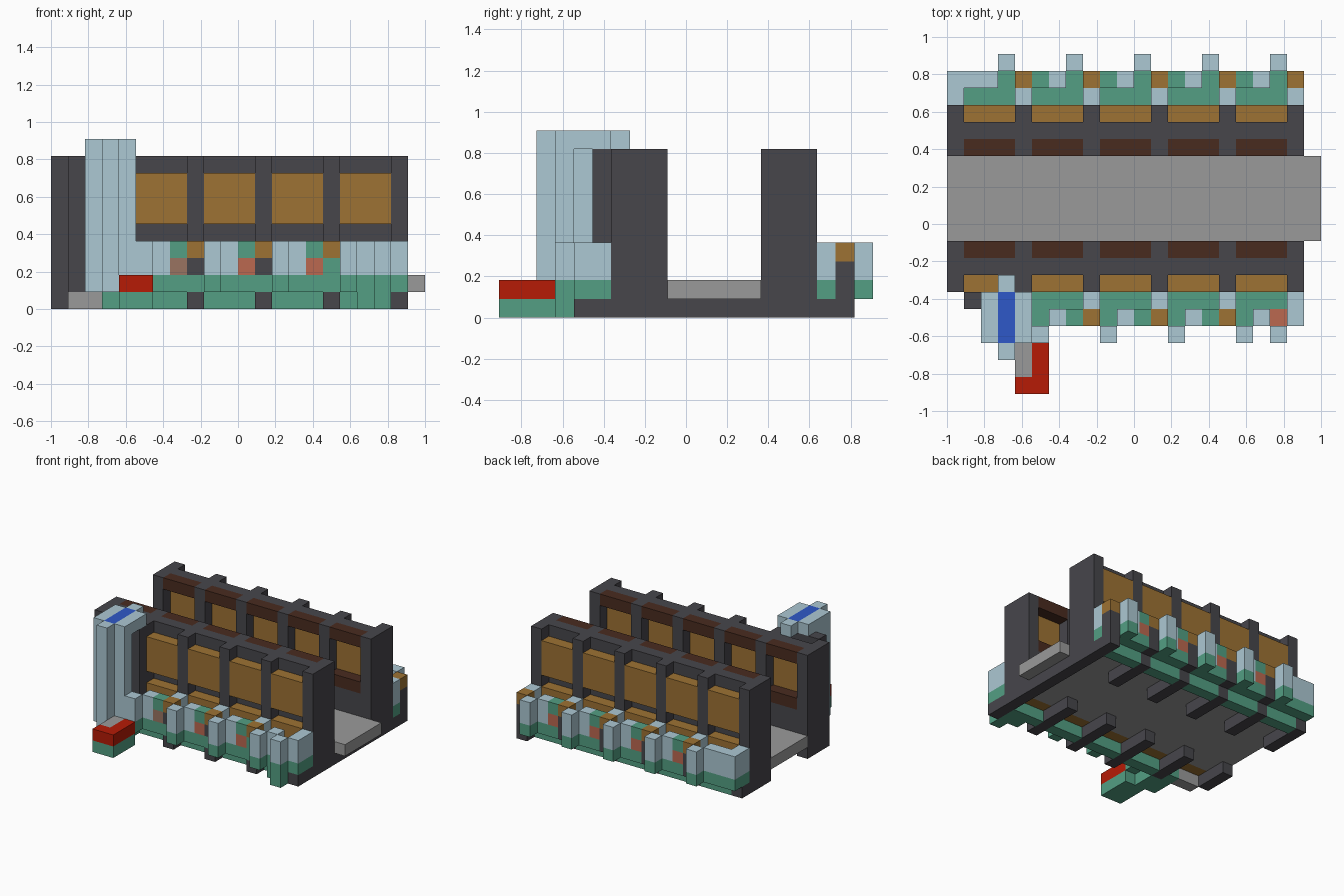
import bpy, bmesh
from mathutils import Vector

if "Cube" in bpy.data.objects:
    bpy.data.objects.remove(bpy.data.objects["Cube"])

U = 1 / 11          # block size
PITCH = 4           # blocks from one column to the next


def linear(c):
    c /= 255
    return c / 12.92 if c <= 0.04045 else ((c + 0.055) / 1.055) ** 2.4


def material(name, *rgb):
    m = bpy.data.materials.new(name)
    col = [linear(c) for c in rgb] + [1]
    m.diffuse_color = col
    m.use_nodes = True
    m.node_tree.nodes["Principled BSDF"].inputs["Base Color"].default_value = col
    return m


DARK = material("charcoal", 71, 70, 75)
BLUE = material("pale_blue", 172, 200, 211)
GREEN = material("sea_green", 83, 159, 131)
BROWN = material("ochre_brown", 157, 114, 51)
UMBER = material("dark_umber", 73, 43, 31)
GREY = material("grey", 154, 154, 154)
ROYAL = material("royal_blue", 47, 88, 200)
RED = material("red", 182, 27, 6)
SALMON = material("salmon", 187, 104, 80)
DUSTY = material("dusty_brown", 154, 116, 97)


def part(name, mat, boxes):
    """One object from block-grid boxes (x0, x1, y0, y1, z0, z1)."""
    bm = bmesh.new()
    for x0, x1, y0, y1, z0, z1 in boxes:
        lo, hi = Vector((x0, y0, z0)), Vector((x1, y1, z1))
        verts = bmesh.ops.create_cube(bm, size=1)["verts"]
        for v in verts:
            p = (lo + hi) / 2 + Vector(a * b for a, b in zip(v.co, hi - lo))
            v.co = (p - Vector((11, 10, 0))) * U
    me = bpy.data.meshes.new(name)
    bm.to_mesh(me)
    bm.free()
    me.materials.append(mat)
    ob = bpy.data.objects.new(name, me)
    bpy.context.collection.objects.link(ob)


def both(boxes):
    """Add the copies for the back wall."""
    return boxes + [(a, b, 23 - d, 23 - c, e, f) for a, b, c, d, e, f in boxes]


COLUMNS = range(0, 21, PITCH)
BAYS = [c + 1 for c in COLUMNS][:-1]


def per_bay(y0, y1, z0, z1):
    return [(a, a + 3, y0, y1, z0, z1) for a in BAYS]


# Floor, raised on separate feet, with one full beam at the left end
part("floor", GREY, [(0, 22, 9, 14, 1, 2)] + both(per_bay(7, 9, 1, 2)))
part("end_beam", DARK, [(20, 21, 4, 19, 0, 1)])
front_start = {0: 6, 4: 5}
part("front_feet", DARK, [(c, c + 1, front_start.get(c, 4), 9, 0, 1) for c in COLUMNS[:-1]])
part("back_feet", DARK, [(c, c + 1, 14, 18, 0, 1) for c in COLUMNS[:-1]])

# Twin walls: columns, core, window panels, ledges and trims
part("wall_columns", DARK, both([(c, c + 1, 6, 9, 1, 9) for c in COLUMNS]))
part("wall_core", DARK, both(per_bay(7, 8, 2, 5) + per_bay(7, 8, 8, 9) + per_bay(8, 9, 2, 4)))
part("window_panels", BROWN, both(per_bay(6, 8, 5, 8)))
part("window_ledges", BROWN, both(per_bay(6, 7, 1, 4)))
part("inner_trims", UMBER, both(per_bay(8, 9, 4, 5) + per_bay(8, 9, 8, 9)))

# Balconies along the outside of the walls, gathered by colour
balcony = {m: [] for m in (DARK, BLUE, GREEN, BROWN, SALMON, DUSTY)}


def block(mat, i, j, z):
    balcony[mat].append((i, i + 1, j, j + 1, z, z + 1))


def stack(i, j, low, high):
    block(low, i, j, 2)
    block(high, i, j, 3)


front_posts = (5, 9, 13, 17, 19)
back_posts = range(3, 20, PITCH)

for i in range(21):
    step = i % PITCH
    # back balcony: channel floor, column stubs, parapet
    block(GREEN, i, 17, 1)
    block(DARK if step == 0 and i else GREEN, i, 18, 1)
    if step:
        block(GREEN, i, 17, 0)
    else:
        stack(i, 17, BLUE, BLUE)
    if i < 3:
        stack(i, 18, BLUE, BLUE)
    elif i not in back_posts:
        stack(i, 18, *[(DARK, BROWN), (SALMON, GREEN), (BLUE, BLUE)][step])
    # front balcony
    if i > 4:
        block(GREEN, i, 5, 1)
        block(SALMON if i == 19 else GREEN, i, 4, 1)
        if step:
            block(GREEN, i, 5, 0)
        else:
            stack(i, 5, BLUE, BLUE)
        if i == 20:
            stack(i, 4, BLUE, BLUE)
        elif i == 16:
            stack(i, 4, GREEN, BROWN)
        elif i == 7:
            stack(i, 4, DUSTY, GREEN)
        elif i not in front_posts:
            stack(i, 4, *[(DARK, BROWN), (), (BLUE, BLUE), (SALMON, GREEN)][step])

for mat, boxes in balcony.items():
    part("balcony_" + mat.name, mat, boxes)

# Small bays standing out from the balconies
part("post_feet", GREEN, [(i, i + 1, 3, 4, 1, 2) for i in front_posts]
     + [(i, i + 1, 19, 20, 1, 2) for i in back_posts])
part("post_tops", BLUE, [(i, i + 1, 3, 4, 2, 4) for i in front_posts]
     + [(i, i + 1, 19, 20, 2, 4) for i in back_posts])
part("left_post_base", GREEN, [(18, 20, 4, 5, 0, 1), (19, 20, 3, 4, 0, 1)])

# Corner tower
part("tower_backing", DARK, [(1, 5, 5, 6, 1, 9)])
part("tower_step", GREY, [(1, 3, 5, 6, 0, 1)])
part("tower_foot", GREEN, [(3, 5, 3, 5, 0, 1), (3, 4, 5, 6, 0, 1)])
part("tower_shaft", BLUE, [(2, 5, 3, 4, 1, 9), (2, 4, 4, 5, 1, 9), (3, 4, 2, 3, 1, 10)])
part("tower_cap", BLUE, [(2, 3, 3, 6, 9, 10), (4, 5, 3, 6, 9, 10), (3, 4, 6, 7, 9, 10)])
part("tower_cap_stripe", ROYAL, [(3, 4, 3, 6, 9, 10)])

# Red block in front of the tower
part("red_block_base", GREEN, [(4, 6, 0, 3, 0, 1)])
part("red_block", RED, [(4, 6, 0, 1, 1, 2), (5, 6, 1, 3, 1, 2)])
part("red_block_inset", GREY, [(4, 5, 1, 3, 1, 2)])
